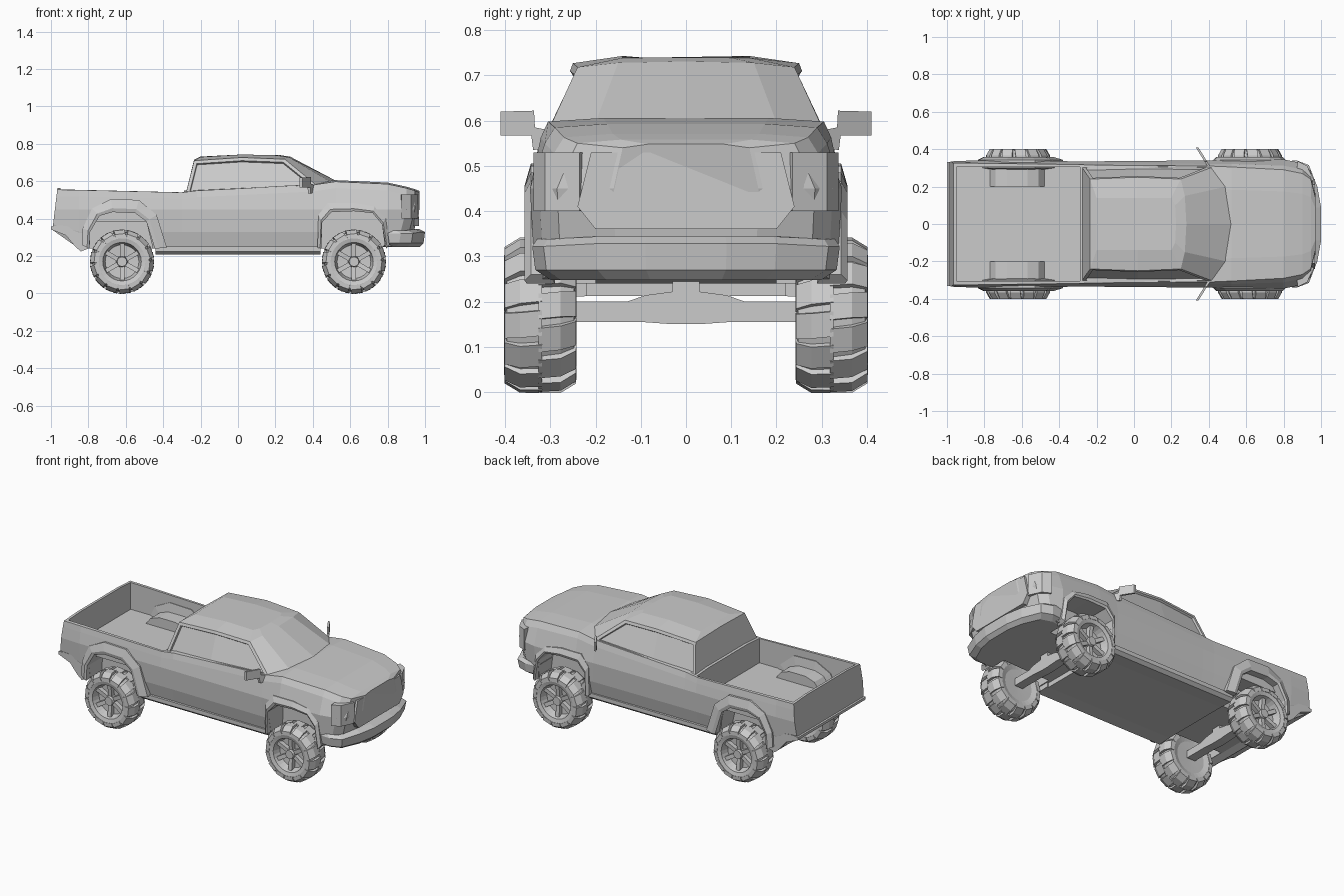
import bpy, bmesh
from math import sin, cos, pi
from mathutils import Vector

if "Cube" in bpy.data.objects:
    bpy.data.objects.remove(bpy.data.objects["Cube"])


def make(name, verts, faces):
    mesh = bpy.data.meshes.new(name)
    bm = bmesh.new()
    vs = [bm.verts.new(v) for v in verts]
    for f in faces:
        bm.faces.new([vs[i] for i in f])
    bmesh.ops.recalc_face_normals(bm, faces=bm.faces)
    bm.to_mesh(mesh)
    bm.free()
    ob = bpy.data.objects.new(name, mesh)
    bpy.context.collection.objects.link(ob)
    return ob


def loft(name, rings, closed=False):
    """Skin equal-length rings; cap both ends unless closed."""
    n, m = len(rings[0]), len(rings)
    verts = [v for r in rings for v in r]
    faces = []
    for i in range(m if closed else m - 1):
        j = (i + 1) % m
        faces += [(i*n + k, i*n + (k+1) % n, j*n + (k+1) % n, j*n + k) for k in range(n)]
    if not closed:
        faces += [tuple(range(n)), tuple(range((m-1)*n, m*n))]
    return make(name, verts, faces)


def prism(name, pts, a, b, axis='y'):
    put = (lambda p, t: (p[0], t, p[1])) if axis == 'y' else (lambda p, t: (t, p[0], p[1]))
    return loft(name, [[put(p, t) for p in pts] for t in (a, b)])


def box(name, x0, x1, y0, y1, z0, z1):
    return prism(name, [(x0, z0), (x1, z0), (x1, z1), (x0, z1)], y0, y1)


def both(half):
    """Mirror a half outline over y = 0."""
    return half + [(x, -y, z) for x, y, z in reversed(half) if abs(y) > 1e-6]


def cut(ob, cutter):
    mod = ob.modifiers.new('cut', 'BOOLEAN')
    mod.operation, mod.solver, mod.object = 'DIFFERENCE', 'EXACT', cutter
    bpy.context.view_layer.objects.active = ob
    bpy.ops.object.modifier_apply(modifier=mod.name)
    bpy.data.objects.remove(cutter)


# Main body: x, underside z, top z, half width, top half width
stations = [(-.985, .34, .555, .335, .325), (-.85, .24, .553, .34, .325),
            (-.30, .24, .54, .335, .318), (-.22, .24, .55, .335, .315),
            (.40, .24, .58, .34, .31), (.52, .24, .598, .345, .305),
            (.80, .25, .585, .345, .29), (.90, .26, .563, .325, .27),
            (.945, .27, .55, .285, .24), (.97, .28, .54, .16, .14)]
rings = []
for x, zb, zt, w, wt in stations:
    half = [(.92*w, zb), (.98*w, max(.33, zb + .03)), (w, .45),
            (wt*.6 + w*.4, zt - .035), (wt, zt), (wt*.6, zt + .008)]
    ring = []
    for y, z in half:
        dx = 0
        if x > .89:
            dx = -.3 * max(0, .43 - z)
        elif x < -.9:
            dx = .12 * (z - .40)
        ring.append((x + dx, y, z))
    rings.append(both(ring))
body = loft('body', rings)

# Cargo bed and wheel openings
cut(body, box('bed_cutter', -.95, -.29, -.305, .305, .39, 1))
inner = {-.62: [(-.175, .20), (-.17, .33), (-.12, .415), (-.05, .435), (.07, .43), (.13, .385), (.175, .20)],
         .62: [(-.175, .20), (-.17, .38), (-.12, .435), (0, .44), (.10, .43), (.15, .37), (.172, .20)]}
outer = {-.62: [(-.215, .26), (-.21, .35), (-.16, .455), (-.06, .505), (.09, .50), (.185, .42), (.24, .245)],
         .62: [(-.195, .245), (-.19, .42), (-.14, .485), (0, .485), (.11, .465), (.17, .40), (.19, .26)]}
for cx in inner:
    for s in (1, -1):
        cut(body, prism('arch_cutter', [(cx + x, z) for x, z in inner[cx]], s*.2, s*.5))

# Fender flares, bed wheel boxes
for cx, tag in ((-.62, 'rear'), (.62, 'front')):
    for s, side in ((1, 'left'), (-1, 'right')):
        secs = []
        for (xi, zi), (xo, zo) in zip(inner[cx], outer[cx]):
            zi = max(zi, .24)
            xm, zm = cx + xi*.7 + xo*.3, zi*.7 + zo*.3
            secs.append([(cx + xi, s*.29, zi), (cx + xi, s*.352, zi), (xm, s*.357, zm),
                         (cx + xo, s*.343, zo), (cx + xo, s*.30, zo)])
        loft(f'{tag}_flare_{side}', secs)
for s, side in ((1, 'left'), (-1, 'right')):
    prism(f'bed_wheel_box_{side}', [(-.775, .385), (-.74, .43), (-.68, .45), (-.57, .45), (-.51, .43), (-.475, .385)],
          s*.2, s*.31)

# Cab with recessed side windows
base = [(-.28, 0, .53), (-.28, .306, .53), (.02, .314, .545), (.43, .308, .57), (.495, .2, .596), (.525, 0, .602)]
belt = [(-.235, 0, .715), (-.235, .24, .71), (.02, .25, .727), (.25, .24, .718), (.272, .15, .728), (.28, 0, .731)]
crown = [(-.20, 0, .732), (-.20, .14, .73), (.02, .14, .743), (.20, .14, .739), (.22, .10, .739), (.225, 0, .74)]
cab = loft('cab', [both(base), both(belt), both(crown)])
bm = bmesh.new()
bm.from_mesh(cab.data)
for s in (1, -1):
    sides = [f for f in bm.faces if f.normal.y*s > .6 and f.calc_center_median().z < .68]
    bmesh.ops.inset_region(bm, faces=sides, thickness=.018, depth=0, use_even_offset=True)
    bmesh.ops.inset_region(bm, faces=sides, thickness=.003, depth=-.012)
bm.to_mesh(cab.data)
bm.free()

# Front bumper: plan curve stacked at three heights
plan = [(.80, .335), (.87, .34), (.935, .315), (.98, .2), (1.0, .09)]
loft('front_bumper', [both([(x - d, y*k, z + .006*(y < .3)*(z > .3)) for x, y in plan])
                      for d, k, z in ((.03, .88, .248), (.008, .98, .27), (0, 1, .322), (.03, .97, .338))])

# Grille panel and headlights standing slightly proud
prism('grille', [(-.24, .41), (-.2, .36), (.2, .36), (.24, .41), (.21, .53), (-.21, .53)], .93, .968, 'x')
for s, side in ((1, 'left'), (-1, 'right')):
    loft(f'headlight_{side}', [[(.875, s*.337, z), (.925, s*.312, z), (.962, s*.235, z), (.93, s*.22, z), (.87, s*.28, z)]
                               for z in (.40, .53)])

# Rear bumper, sills, underfloor
prism('rear_bumper', [(-1, .342), (-1, .358), (-.96, .365), (-.83, .35), (-.80, .24), (-.84, .225), (-.87, .25), (-.92, .31)],
      -.332, .332)
box('underfloor', -.44, .43, -.24, .24, .212, .25)
for s, side in ((1, 'left'), (-1, 'right')):
    prism(f'sill_{side}', [(s*.22, .212), (s*.305, .208), (s*.325, .225), (s*.325, .25), (s*.22, .25)], -.44, .44, 'x')

# Door mirrors: angled thin plates
mirror = [(.30, .54), (.338, .535), (.342, .567), (.41, .567), (.41, .62), (.336, .622), (.334, .585), (.30, .578)]
for s, side in ((1, 'left'), (-1, 'right')):
    loft(f'door_mirror_{side}', [[(.33 + (.41 - y)*.62 + t, s*y, z) for y, z in mirror] for t in (0, .014)])

# Axles
half_axle = [(.25, .155), (.25, .20), (.13, .20), (.09, .214), (.03, .222), (.03, .25)]
axle = half_axle + [(-y, z) for y, z in reversed(half_axle)] + [(-.1, .155), (-.03, .15), (.03, .15), (.1, .155)]
for cx, tag in ((-.62, 'rear'), (.62, 'front')):
    prism(f'{tag}_axle', axle, cx - .028, cx + .028, 'x')


# Wheel: faceted tyre, rim dish, lugs, spokes and hub joined in one mesh
def polar(y, r, a, t=0):
    return Vector((r*cos(a) - t*sin(a), y, r*sin(a) + t*cos(a)))


def add_hull(bm, a, b):
    n = len(a)
    va, vb = [bm.verts.new(v) for v in a], [bm.verts.new(v) for v in b]
    fs = [bm.faces.new(va), bm.faces.new(vb[::-1])]
    fs += [bm.faces.new((va[i], vb[i], vb[(i+1) % n], va[(i+1) % n])) for i in range(n)]
    bmesh.ops.recalc_face_normals(bm, faces=fs)


LUGS = 14
tyre = [(-.065, .004), (-.068, .095), (-.078, .125), (-.074, .145), (-.045, .158), (0, .161), (.045, .158),
        (.074, .145), (.078, .125), (.072, .103), (.045, .096), (.025, .09), (.02, .004)]
wheel = loft('wheel', [[polar(y, r, 2*pi*i/(2*LUGS)) for y, r in tyre] for i in range(2*LUGS)], True)
bm = bmesh.new()
bm.from_mesh(wheel.data)
lug = [(-.004, .15), (-.004, .170), (.045, .169), (.079, .148), (.080, .125), (.06, .125)]
for i in range(LUGS):
    for s in (1, -1):
        a = 2*pi*(i + (.25 if s > 0 else -.25))/LUGS
        add_hull(bm, *[[polar(s*y, r, a, t + s*y*.1) for y, r in lug] for t in (-.029, .027)])
for i in range(6):
    a = 2*pi*i/6 + pi/6
    spoke = [(.01, .012), (.045, .012), (.055, .1), (.02, .1)]
    add_hull(bm, *[[polar(y, r, a, t) for y, r in spoke] for t in (-.012, .012)])
add_hull(bm, *[[polar(y, r, 2*pi*i/12) for i in range(12)] for y, r in ((.01, .034), (.062, .026))])
bm.to_mesh(wheel.data)
bm.free()
for cx, tag in ((-.62, 'rear'), (.62, 'front')):
    for s, side in ((1, 'left'), (-1, 'right')):
        w = bpy.data.objects.new(f'{tag}_wheel_{side}', wheel.data)
        w.location = (cx, s*.322, .17)
        w.rotation_euler.z = 0 if s > 0 else pi
        bpy.context.collection.objects.link(w)
bpy.data.objects.remove(wheel)
